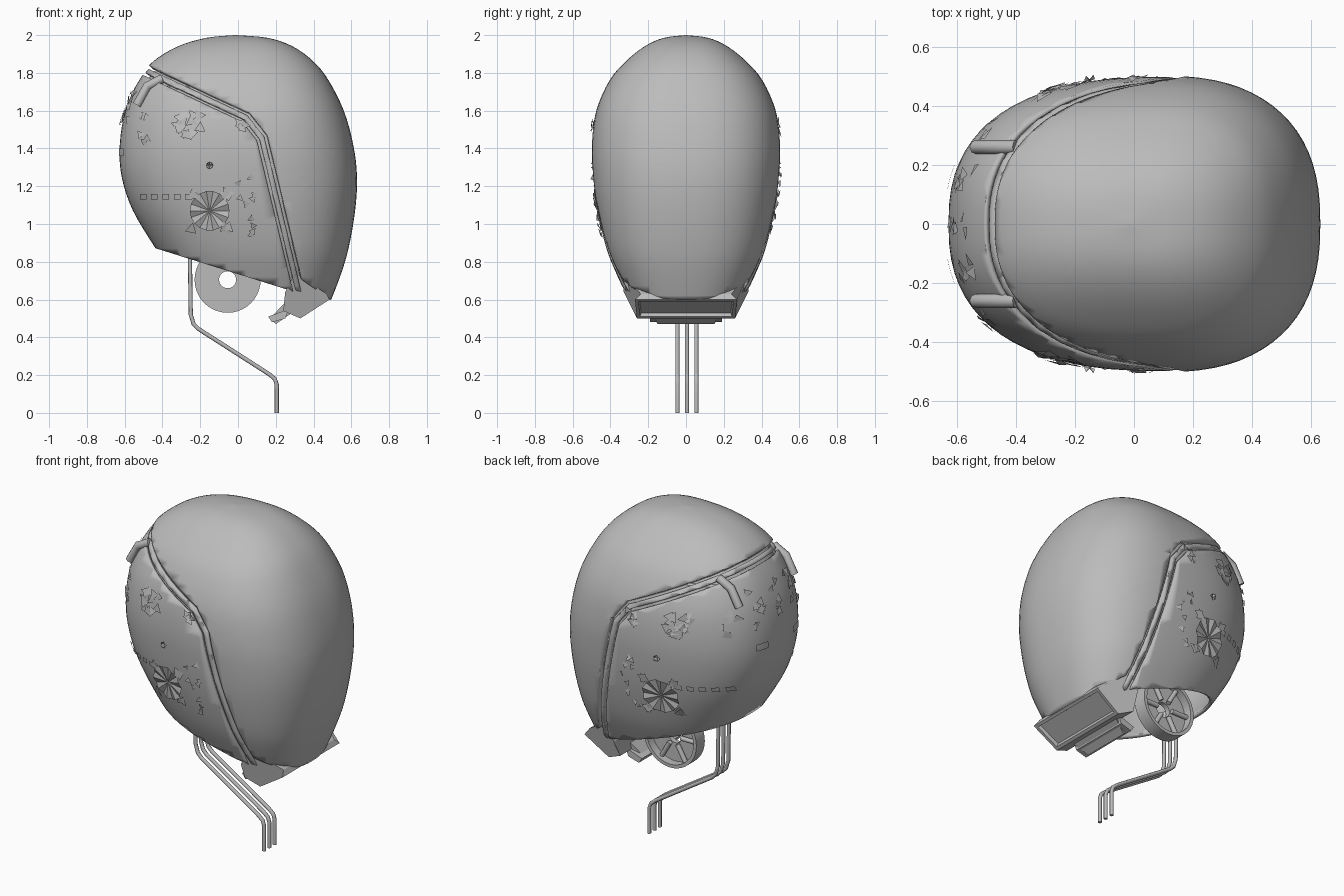
import bpy, bmesh, math, random
from mathutils import Vector

random.seed(4)
cube = bpy.data.objects.get("Cube")
if cube:
    bpy.data.objects.remove(cube, do_unlink=True)

grey = bpy.data.materials.new("plain_grey")
grey.use_nodes = True
grey.diffuse_color = (0.5, 0.5, 0.5, 1)
grey.node_tree.nodes["Principled BSDF"].inputs["Base Color"].default_value = (0.5, 0.5, 0.5, 1)

# Egg-shaped body: height, front x, back x, half width
KEYS = [Vector(k) for k in (
    (2.0, -.02, -.01, .003), (1.985, -.17, .16, .12), (1.94, -.32, .29, .22),
    (1.86, -.45, .4, .32), (1.76, -.53, .48, .405), (1.6, -.6, .56, .475),
    (1.42, -.63, .61, .5), (1.25, -.62, .63, .495), (1.07, -.56, .62, .472),
    (.87, -.44, .585, .425), (.72, -.34, .54, .365), (.54, -.24, .47, .28))]
POWER = 2.45
SEGS = 72


def smooth_rows(keys, steps):
    rows = []
    for i in range(len(keys) - 1):
        a, b = keys[max(i - 1, 0)], keys[i]
        c, d = keys[i + 1], keys[min(i + 2, len(keys) - 1)]
        for s in range(steps):
            t = s / steps
            rows.append(b + (c - a) * (t / 2) + (a * 2 - b * 5 + c * 4 - d) * (t * t / 2)
                        + (b * 3 - a - c * 3 + d) * (t ** 3 / 2))
    return rows + [keys[-1]]


ROWS = smooth_rows(KEYS, 4)


def row_at(z):
    for a, b in zip(ROWS, ROWS[1:]):
        if b[0] <= z <= a[0]:
            return a.lerp(b, (a[0] - z) / (a[0] - b[0]))
    return ROWS[-1]


def radii(row, off, back):
    middle = row[1] * .42 + row[2] * .58
    rx = (row[2] - middle) if back else (middle - row[1])
    return middle, max(rx + off, .002), max(row[3] + off, .002)


def ring_point(row, angle, off=0):
    c, s = math.cos(angle), math.sin(angle)
    middle, rx, ry = radii(row, off, c > 0)
    return Vector((middle + math.copysign(abs(c) ** (2 / POWER), c) * rx,
                   math.copysign(abs(s) ** (2 / POWER), s) * ry, row[0] + off * (row[0] > 1.75)))


def side_point(x, z, side, off=0):
    row = row_at(z)
    middle, rx, ry = radii(row, 0, x > row[1] * .42 + row[2] * .58)
    u = min(abs(x - middle) / rx, 1)
    return Vector((x, side * (ry * (1 - u ** POWER) ** (1 / POWER) + off), z))


def front_point(y, z, off=0):
    row = row_at(z)
    middle, rx, ry = radii(row, 0, False)
    u = min(abs(y) / ry, 1)
    return Vector((middle - rx * (1 - u ** POWER) ** (1 / POWER) - off, y, z))


def make(name, bm, smooth=False, thick=0):
    mesh = bpy.data.meshes.new(name)
    bm.to_mesh(mesh)
    bm.free()
    ob = bpy.data.objects.new(name, mesh)
    bpy.context.collection.objects.link(ob)
    mesh.materials.append(grey)
    if thick:
        mod = ob.modifiers.new("wall", 'SOLIDIFY')
        mod.thickness, mod.offset = thick, -1
    if smooth:
        bpy.ops.object.select_all(action='DESELECT')
        ob.select_set(True)
        bpy.context.view_layer.objects.active = ob
        bpy.ops.object.shade_smooth_by_angle(angle=math.radians(35))
    return ob


# Cut planes around the face opening, given as lines in the side profile
def half_plane(x0, z0, x1, z1):
    d = Vector((x1 - x0, 0, z1 - z0)).normalized()
    return Vector((x0, 0, z0)), Vector((d.z, 0, -d.x))


OPENING = [half_plane(-.47, 1.84, .06, 1.59), half_plane(.06, 1.59, .155, 1.47),
           half_plane(.155, 1.47, .325, .76)]


def body_piece(name, off, near, far, bottom, thick):
    bm = bmesh.new()
    rings = [[bm.verts.new(ring_point(r, 2 * math.pi * i / SEGS, off)) for i in range(SEGS)]
             for r in ROWS]
    bm.faces.new(rings[0])
    for a, b in zip(rings, rings[1:]):
        for i in range(SEGS):
            j = (i + 1) % SEGS
            bm.faces.new((a[i], b[i], b[j], a[j]))
    # Normals of the opening planes point into the face region
    inward = [(p, n if n.dot(Vector((-.3, 0, 1.2)) - p) > 0 else -n) for p, n in OPENING]
    for depth in (near, far):
        if abs(depth) < 5:
            for p, n in inward:
                bmesh.ops.bisect_plane(bm, geom=bm.verts[:] + bm.edges[:] + bm.faces[:],
                                       plane_co=p + n * depth, plane_no=n)
    extra = [f for f in bm.faces if not near < min(
        (f.calc_center_median() - p).dot(n) for p, n in inward) < far]
    bmesh.ops.delete(bm, geom=extra, context='FACES')
    p, n = half_plane(*bottom)
    bmesh.ops.bisect_plane(bm, geom=bm.verts[:] + bm.edges[:] + bm.faces[:],
                           plane_co=p, plane_no=n if n.z < 0 else -n, clear_outer=True)
    return make(name, bm, True, thick)


FACE_BOTTOM = (-.425, .868, .27, .65)
body_piece("outer_shell", 0, -9, 0, (.3, .73, .49, .6), .03)
body_piece("opening_channel", -.03, -.02, .08, FACE_BOTTOM, .015)
body_piece("opening_bead", -.008, .018, .045, FACE_BOTTOM, .02)
body_piece("face_shield", -.004, .06, 9, FACE_BOTTOM, .02)


# Small patches that follow the face surface
def patch(name, where, a0, a1, z0, z1, off=.008):
    bm = bmesh.new()
    n = 4
    grid = [[bm.verts.new(where(a0 + (a1 - a0) * i / n, z0 + (z1 - z0) * j / n, off))
             for j in range(n + 1)] for i in range(n + 1)]
    for i in range(n):
        for j in range(n):
            bm.faces.new((grid[i][j], grid[i + 1][j], grid[i + 1][j + 1], grid[i][j + 1]))
    make(name, bm)


def shards(name, where, a0, a1, z0, z1, count, size=.03):
    bm = bmesh.new()
    for _ in range(count):
        a, z = random.uniform(a0, a1), random.uniform(z0, z1)
        turn = random.uniform(0, 6.3)
        bm.faces.new([bm.verts.new(where(a + size * math.cos(turn + k * 2.1),
                                         z + size * math.sin(turn + k * 2.1),
                                         random.uniform(-.004, .014))) for k in range(3)])
    make(name, bm)


def port(name, where, a, z, radius, sides):
    bm = bmesh.new()
    hub = bm.verts.new(where(a, z, -.002))
    rim = [bm.verts.new(where(a + radius * math.cos(2 * math.pi * i / sides),
                              z + radius * math.sin(2 * math.pi * i / sides),
                              .018 if i % 2 else .004)) for i in range(sides)]
    for i in range(sides):
        bm.faces.new((hub, rim[i], rim[(i + 1) % sides]))
    make(name, bm)


for side, label in ((-1, "right"), (1, "left")):
    def flank(x, z, off, side=side):
        return side_point(x, z, side, off)
    port(label + "_round_port", flank, -.15, 1.07, .105, 18)
    for dx in (-.09, .09):
        for dz in (-.09, .09):
            shards(label + "_port_corner", flank, -.16 + dx, -.14 + dx, 1.06 + dz, 1.08 + dz, 3, .035)
    port(label + "_small_hole", flank, -.15, 1.31, .018, 8)
    shards(label + "_upper_vent", flank, -.34, -.2, 1.46, 1.58, 16, .035)
    shards(label + "_rear_vent", flank, .0, .09, .92, 1.27, 10, .022)
    shards(label + "_corner_vent", flank, -.02, .07, 1.48, 1.55, 5, .025)
    shards(label + "_brow_vent", flank, -.54, -.47, 1.42, 1.6, 6, .025)
    for i in range(5):
        x = -.52 + i * .06
        patch(label + "_side_slot", flank, x, x + .035, 1.13, 1.16, .006)
    patch(label + "_front_slot", front_point, side * .12, side * .2, 1.36, 1.4)
    shards(label + "_front_vent", front_point, side * .12, side * .2, 1.5, 1.7, 8, .028)
shards("middle_front_vent", front_point, -.03, .03, 1.5, 1.7, 8, .028)


# Round bars and rods swept along a path
def tube(name, points, radius):
    curve = bpy.data.curves.new(name, 'CURVE')
    curve.dimensions = '3D'
    curve.bevel_depth, curve.bevel_resolution, curve.use_fill_caps = radius, 2, True
    line = curve.splines.new('POLY')
    line.points.add(len(points) - 1)
    for p, co in zip(line.points, points):
        p.co = (*co, 1)
    curve.materials.append(grey)
    ob = bpy.data.objects.new(name, curve)
    bpy.context.collection.objects.link(ob)


for y in (-.26, .26):
    tube("brow_bar", [(-.4, y, 1.77), (-.48, y, 1.73), (-.535, y, 1.63)], .024)
for y in (-.045, .005, .055):
    tube("hanging_rod", [(-.255, y, .86), (-.25, y, .52), (-.235, y, .47), (-.21, y, .445),
                         (.165, y, .205), (.195, y, .18), (.205, y, .15), (.205, y, 0)], .011)


# Blocks from a side profile, each corner with its own half width
def block(name, corners, inset=None):
    bm = bmesh.new()
    pairs = [(bm.verts.new((x, -w, z)), bm.verts.new((x, w, z))) for x, z, w in corners]
    bm.faces.new([p[0] for p in pairs])
    bm.faces.new([p[1] for p in reversed(pairs)])
    walls = []
    for i, p in enumerate(pairs):
        q = pairs[(i + 1) % len(pairs)]
        walls.append(bm.faces.new((p[0], p[1], q[1], q[0])))
    bmesh.ops.recalc_face_normals(bm, faces=bm.faces[:])
    if inset is not None:
        bmesh.ops.inset_region(bm, faces=[walls[inset]], thickness=.025, depth=0)
        bmesh.ops.inset_region(bm, faces=[walls[inset]], thickness=.008, depth=-.02)
    make(name, bm)


block("neck_block", [(.3, .74, .33), (.47, .63, .24), (.485, .6, .27), (.33, .5, .26),
                     (.24, .54, .28), (.25, .64, .33)], 2)
block("neck_clip", [(.3, .64, .2), (.33, .56, .2), (.2, .47, .15), (.17, .5, .15)])
block("clip_foot", [(.16, .51, .19), (.27, .55, .19), (.25, .5, .19), (.18, .48, .19)])

# Ear disc with a centre hole and spokes on its outer side
bm = bmesh.new()
profile = [(.045, .15), (.175, .15), (.175, .23), (.155, .23), (.155, .18), (.045, .18)]
loops = []
for i in range(40):
    a = 2 * math.pi * i / 40
    loops.append([bm.verts.new((-.055 + r * math.cos(a), y, .705 + r * math.sin(a)))
                  for r, y in profile])
for i, ring in enumerate(loops):
    nxt = loops[(i + 1) % 40]
    for j in range(len(profile)):
        k = (j + 1) % len(profile)
        bm.faces.new((ring[j], ring[k], nxt[k], nxt[j]))
bmesh.ops.recalc_face_normals(bm, faces=bm.faces[:])
make("ear_disc", bm, True)
for i in range(6):
    a = math.pi * i / 3
    tube("ear_disc_spoke", [(-.055 + r * math.cos(a), .195, .705 + r * math.sin(a))
                            for r in (.05, .16)], .014)
